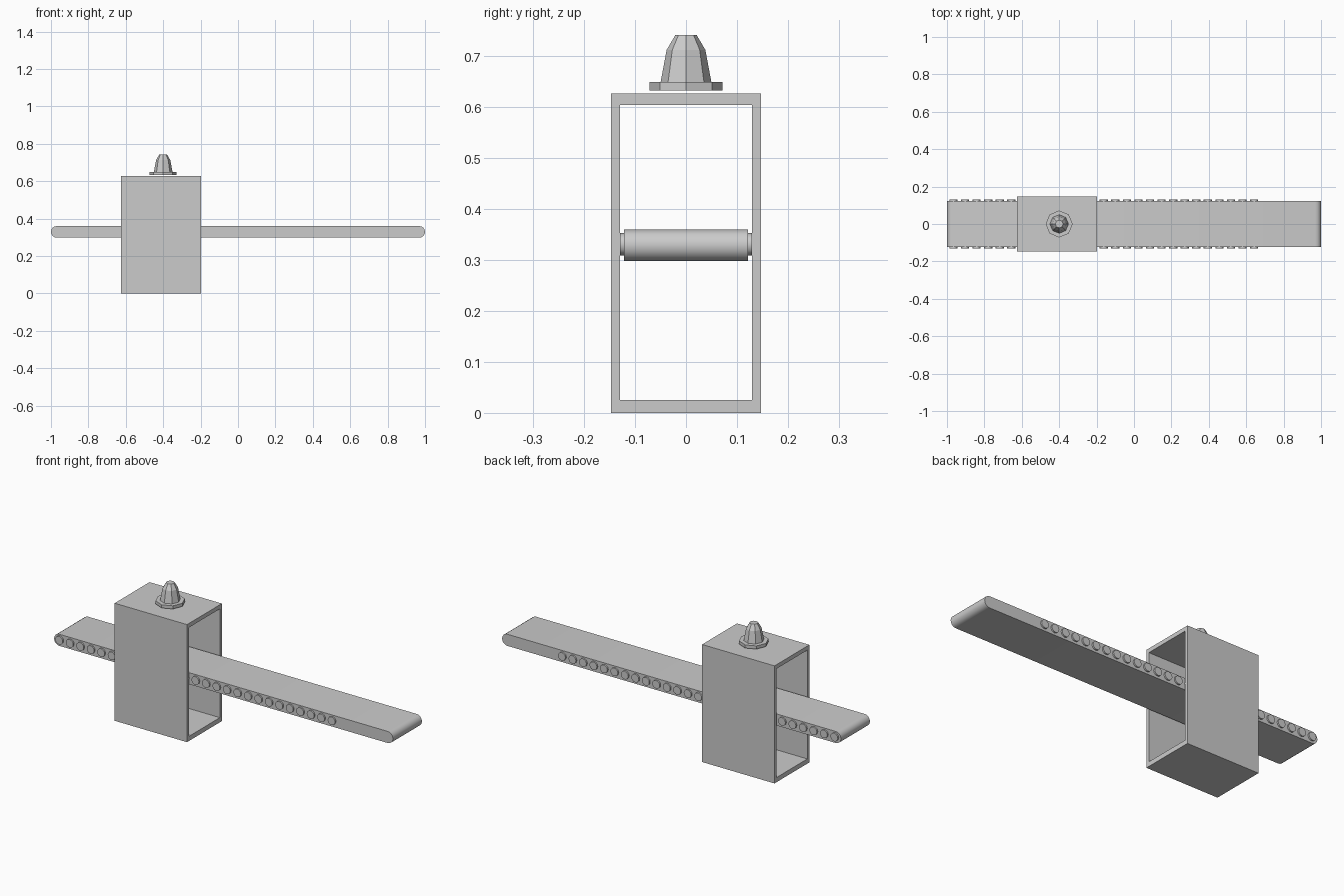
import bpy, bmesh, math
from mathutils import Matrix

if "Cube" in bpy.data.objects:
    bpy.data.objects.remove(bpy.data.objects["Cube"])


def finish(name, bm, smooth=False):
    bmesh.ops.recalc_face_normals(bm, faces=bm.faces)
    me = bpy.data.meshes.new(name)
    bm.to_mesh(me)
    bm.free()
    ob = bpy.data.objects.new(name, me)
    bpy.context.collection.objects.link(ob)
    if smooth:
        bpy.context.view_layer.objects.active = ob
        ob.select_set(True)
        bpy.ops.object.shade_smooth_by_angle(angle=math.radians(35))
        ob.select_set(False)
    return ob


def ring(bm, r, z, cx, n=8):
    return [bm.verts.new((cx + r * math.cos(2 * math.pi * i / n),
                          r * math.sin(2 * math.pi * i / n), z)) for i in range(n)]


def lathe(name, profile, cx):
    """Faceted eight-sided solid from (radius, height) pairs."""
    bm = bmesh.new()
    rings = [ring(bm, r, z, cx) for r, z in profile]
    for a, b in zip(rings, rings[1:]):
        for i in range(8):
            j = (i + 1) % 8
            bm.faces.new((a[i], a[j], b[j], b[i]))
    bm.faces.new(rings[0])
    bm.faces.new(rings[-1])
    return finish(name, bm)


# Conveyor belt: long slab with rounded ends
BELT_Z, BELT_R, BELT_Y = 0.329, 0.031, 0.122
outline = []
for side in (1, -1):
    for i in range(9):
        a = math.pi * (i / 8 - 0.5)
        outline.append((side * (1 - BELT_R + BELT_R * math.cos(a)),
                        BELT_Z + side * BELT_R * math.sin(a)))
bm = bmesh.new()
face = bm.faces.new([bm.verts.new((x, -BELT_Y, z)) for x, z in outline])
ext = bmesh.ops.extrude_face_region(bm, geom=[face], use_keep_orig=True)
for v in ext["geom"]:
    if isinstance(v, bmesh.types.BMVert):
        v.co.y = BELT_Y
finish("conveyor_belt", bm, smooth=True)

# Rollers: rods whose ends stick out of both belt sides
bm = bmesh.new()
COUNT, FIRST, LAST = 27, -0.965, 0.642
for i in range(COUNT):
    x = FIRST + (LAST - FIRST) * i / (COUNT - 1)
    bmesh.ops.create_cone(
        bm, cap_ends=True, segments=12, radius1=0.022, radius2=0.022, depth=0.26,
        matrix=Matrix.Translation((x, 0, 0.331)) @ Matrix.Rotation(math.pi / 2, 4, 'X'))
finish("belt_rollers", bm, smooth=True)

# Scanner housing: rectangular tunnel open along x
X0, X1 = -0.625, -0.198
outer = [(-0.147, 0), (0.147, 0), (0.147, 0.627), (-0.147, 0.627)]
inner = [(-0.130, 0.025), (0.130, 0.025), (0.130, 0.605), (-0.130, 0.605)]
bm = bmesh.new()
loops = [[bm.verts.new((x, y, z)) for y, z in prof]
         for x, prof in ((X0, outer), (X1, outer), (X1, inner), (X0, inner))]
for k in range(4):
    a, b = loops[k], loops[(k + 1) % 4]
    for i in range(4):
        j = (i + 1) % 4
        bm.faces.new((a[i], a[j], b[j], b[i]))
finish("scanner_housing", bm)

# Warning lamp: flat base plate and tapered dome
lathe("lamp_base", [(0.072, 0.633), (0.072, 0.650)], -0.4)
lathe("lamp_dome", [(0.050, 0.649), (0.038, 0.713), (0.021, 0.742)], -0.4)
